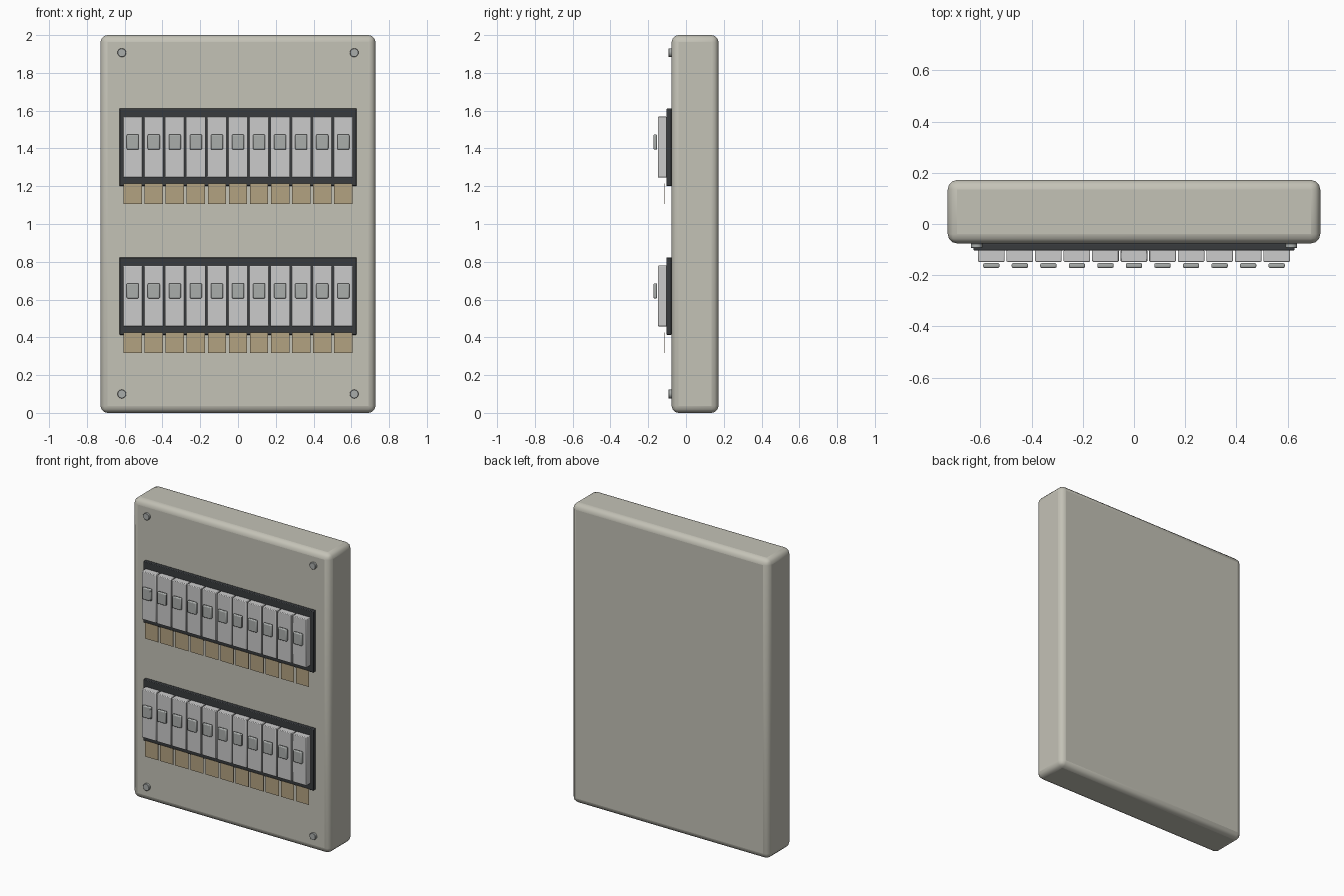
import bpy, math

if "Cube" in bpy.data.objects:
    bpy.data.objects.remove(bpy.data.objects["Cube"])


def material(name, rgb):
    m = bpy.data.materials.new(name)
    m.diffuse_color = (*rgb, 1)
    m.use_nodes = True
    m.node_tree.nodes["Principled BSDF"].inputs["Base Color"].default_value = m.diffuse_color
    return m


SHELL = material("warm_grey", (0.55, 0.54, 0.47))
DARK = material("dark_plastic", (0.04, 0.044, 0.048))
PALE = material("pale_plastic", (0.62, 0.64, 0.61))
MID = material("mid_grey", (0.40, 0.42, 0.41))
TAN = material("tan_label", (0.45, 0.36, 0.22))


def finish(ob, name, mat, bevel, segments):
    ob.name = name
    ob.data.materials.append(mat)
    if bevel:
        b = ob.modifiers.new("bevel", "BEVEL")
        b.width, b.segments = bevel, segments
        b.limit_method = "ANGLE"
        bpy.ops.object.shade_smooth_by_angle(angle=math.radians(35))
    return ob


def box(name, x, y, z, mat, bevel=0, segments=2):
    """Box from (min, max) pairs on each axis."""
    spans = (x, y, z)
    bpy.ops.mesh.primitive_cube_add(size=1, location=[(a + b) / 2 for a, b in spans])
    ob = bpy.context.object
    ob.scale = [b - a for a, b in spans]
    bpy.ops.object.transform_apply(location=False, rotation=False, scale=True)
    return finish(ob, name, mat, bevel, segments)


# Enclosure
box("enclosure", (-0.728, 0.728), (-0.076, 0.172), (0, 2), SHELL, 0.037, 3)

# Two rows of breakers, each on a dark backing with labels below
PITCH = 0.1115
for row, z0 in (("lower", 0.413), ("upper", 1.201)):
    box(f"{row}_backing", (-0.628, 0.628), (-0.103, -0.076), (z0, z0 + 0.41), DARK, 0.004, 2)
    for i in range(11):
        x = (i - 5) * PITCH

        def wide(w):
            return (x - w / 2, x + w / 2)

        box(f"{row}_breaker_{i + 1}", wide(0.104), (-0.148, -0.102),
            (z0 + 0.045, z0 + 0.367), PALE, 0.004, 2)
        box(f"{row}_toggle_{i + 1}", wide(0.064), (-0.172, -0.153),
            (z0 + 0.193, z0 + 0.273), MID, 0.006, 2)
        box(f"{row}_label_{i + 1}", wide(0.097), (-0.116, -0.114),
            (z0 - 0.095, z0 + 0.013), TAN)

# Corner screws
for side, x in (("left", -0.615), ("right", 0.615)):
    for level, z in (("bottom", 0.10), ("top", 1.907)):
        bpy.ops.mesh.primitive_cylinder_add(
            vertices=20, radius=0.023, depth=0.017,
            location=(x, -0.0845, z), rotation=(math.pi / 2, 0, 0))
        finish(bpy.context.object, f"{level}_{side}_screw", MID, 0.002, 1)
